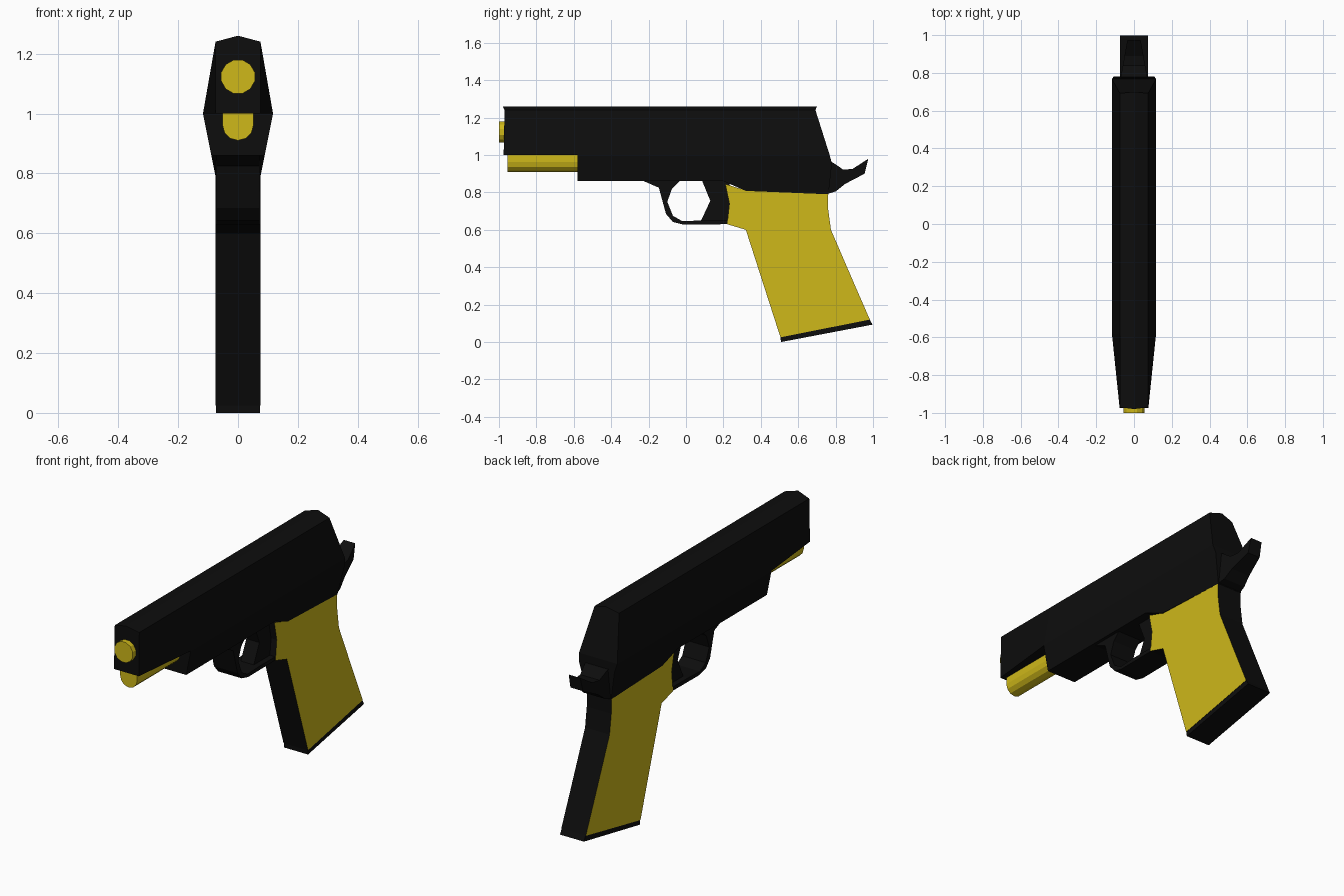
import bpy, bmesh, math

if "Cube" in bpy.data.objects:
    bpy.data.objects.remove(bpy.data.objects["Cube"])


def material(name, rgb):
    m = bpy.data.materials.new(name)
    m.diffuse_color = (*rgb, 1)
    m.use_nodes = True
    m.node_tree.nodes["Principled BSDF"].inputs["Base Color"].default_value = m.diffuse_color
    return m


BLACK = material("black", (0.004, 0.004, 0.004))
YELLOW = material("yellow", (0.62, 0.48, 0.01))


def finish(name, bm, *mats):
    bmesh.ops.recalc_face_normals(bm, faces=bm.faces)
    me = bpy.data.meshes.new(name)
    bm.to_mesh(me)
    bm.free()
    for m in mats:
        me.materials.append(m)
    ob = bpy.data.objects.new(name, me)
    bpy.context.collection.objects.link(ob)
    return ob


def loft(name, rings, mat):
    """Skin closed rings of equal point count and cap both ends."""
    bm = bmesh.new()
    vs = [[bm.verts.new(p) for p in r] for r in rings]
    n = len(vs[0])
    for a, b in zip(vs, vs[1:]):
        for i in range(n):
            j = (i + 1) % n
            bm.faces.new((a[i], a[j], b[j], b[i]))
    bm.faces.new(vs[0])
    bm.faces.new(vs[-1])
    return finish(name, bm, mat)


def plate(name, outline, width, mats, tip=None):
    """Extrude a (y, z) outline across x; tip narrows it towards larger y."""
    ys = [p[0] for p in outline]
    lo, hi = min(ys), max(ys)
    bm = bmesh.new()
    sides = []
    for s in (-1, 1):
        row = []
        for y, z in outline:
            w = width if tip is None else width + (tip - width) * (y - lo) / (hi - lo)
            row.append(bm.verts.new((s * w, y, z)))
        sides.append(row)
    for row in sides:
        bm.faces.new(row).material_index = len(mats) - 1
    a, b = sides
    for i in range(len(a)):
        j = (i + 1) % len(a)
        bm.faces.new((a[i], a[j], b[j], b[i]))
    return finish(name, bm, *mats)


# Slide: ridged top, flaring sides, narrower nose, raked rear
def slide_ring(mid, edge, low, w):
    half = [(0.075, edge, 1.24), (w, low, 1.0)]
    return ([(0, mid, 1.26)] + half + [(0, low, 1.0)]
            + [(-x, y, z) for x, y, z in reversed(half)])


loft("slide", [slide_ring(-0.98, -0.97, -0.975, 0.076),
               slide_ring(-0.58, -0.58, -0.58, 0.117),
               slide_ring(0.70, 0.692, 0.768, 0.117)], BLACK)


# Frame: sides taper inwards below the slide
def side(z):
    return 0.075 + 0.042 * (z - 0.79) / 0.21


def frame_ring(top, mid, low, z):
    zm = 0.955
    half = [(0.117, top, 1.0), (side(zm), mid, zm), (side(z), low, z)]
    return half + [(-x, y, zz) for x, y, zz in reversed(half)]


loft("frame", [frame_ring(-0.58, -0.58, -0.58, 0.86),
               frame_ring(0.2, 0.2, 0.2, 0.86),
               frame_ring(0.32, 0.32, 0.32, 0.808),
               frame_ring(0.768, 0.78, 0.762, 0.79)], BLACK)

# Loop guard below the frame
plate("finger_guard", [(-0.23, 0.862), (-0.145, 0.825), (-0.107, 0.685), (-0.07, 0.642),
                       (-0.015, 0.628), (0.225, 0.63), (0.225, 0.65), (0.08, 0.65),
                       (-0.02, 0.646), (-0.07, 0.675), (-0.10, 0.75), (-0.075, 0.82),
                       (-0.03, 0.865)], 0.072, [BLACK])
plate("finger_lever", [(0.085, 0.865), (0.13, 0.755), (0.08, 0.648), (0.24, 0.64),
                       (0.25, 0.73), (0.23, 0.865)], 0.04, [BLACK])

# Grip with coloured side faces, and base plate
plate("grip", [(0.21, 0.845), (0.32, 0.81), (0.76, 0.792), (0.76, 0.71), (0.775, 0.6),
               (0.90, 0.31), (0.983, 0.12), (0.505, 0.025), (0.32, 0.60), (0.22, 0.63),
               (0.232, 0.74)], 0.075, [BLACK, YELLOW])
plate("base_plate", [(0.505, 0.025), (0.983, 0.12), (0.997, 0.093), (0.508, 0.0)],
      0.073, [BLACK])

# Curved rear spur
plate("rear_spur", [(0.75, 0.97), (0.785, 0.96), (0.84, 0.922), (0.89, 0.925), (0.975, 0.98),
                    (0.955, 0.90), (0.85, 0.845), (0.80, 0.805), (0.75, 0.79)],
      0.075, [BLACK], tip=0.035)


# Round front tip and rod under the nose
def rod(name, profile, y0, y1):
    loft(name, [[(x, y, z) for x, z in profile] for y in (y0, y1)], YELLOW)


rod("front_tip", [(0.058 * math.cos(i * math.tau / 12 + 0.26),
                   1.123 + 0.058 * math.sin(i * math.tau / 12 + 0.26))
                  for i in range(12)], -1.0, -0.95)
arc = [math.pi + i * math.pi / 6 for i in range(7)]
rod("lower_rod", [(-0.052, 1.002)]
    + [(0.052 * math.cos(a), 0.962 + 0.052 * math.sin(a)) for a in arc]
    + [(0.052, 1.002)], -0.955, -0.57)
